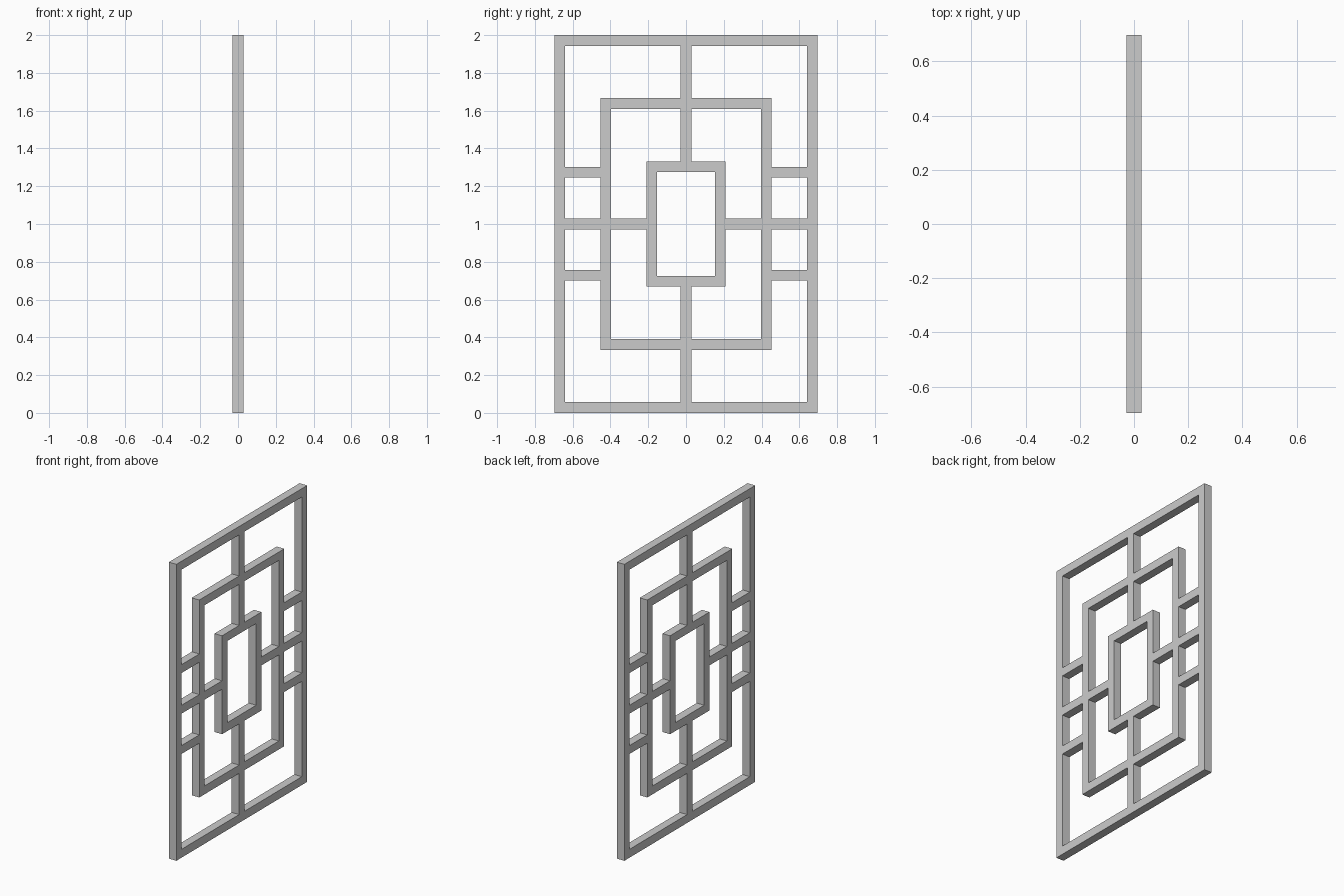
import bpy
import bmesh

if "Cube" in bpy.data.objects:
    bpy.data.objects.remove(bpy.data.objects["Cube"])

D = 0.028      # half thickness of every bar
T = 0.0565     # bar width
MID = 1.0      # height of the panel's centre


def finish(name, bm):
    bmesh.ops.recalc_face_normals(bm, faces=bm.faces)
    mesh = bpy.data.meshes.new(name)
    bm.to_mesh(mesh)
    bm.free()
    obj = bpy.data.objects.new(name, mesh)
    bpy.context.collection.objects.link(obj)
    return obj


def frame(name, hy, hz):
    """Mitred rectangular ring in the YZ plane, outer half sizes hy, hz."""
    bm = bmesh.new()
    loops = []
    for x, inset in ((-D, 0), (D, 0), (D, T), (-D, T)):
        a, b = hy - inset, hz - inset
        loops.append([bm.verts.new((x, sy * a, MID + sz * b))
                      for sy, sz in ((-1, -1), (1, -1), (1, 1), (-1, 1))])
    for i in range(4):
        p, q = loops[i], loops[(i + 1) % 4]
        for j in range(4):
            k = (j + 1) % 4
            bm.faces.new((p[j], p[k], q[k], q[j]))
    return finish(name, bm)


def bar(name, y0, y1, z0, z1):
    """Box bar flush with the frames."""
    bm = bmesh.new()
    bmesh.ops.create_cube(bm, size=1)
    for v in bm.verts:
        v.co = (v.co.x * 2 * D,
                (y0 + y1) / 2 + v.co.y * (y1 - y0),
                (z0 + z1) / 2 + v.co.z * (z1 - z0))
    return finish(name, bm)


# Three nested frames
sizes = [(0.697, 1.0), (0.453, 0.666), (0.21, 0.332)]
for label, (hy, hz) in zip(("outer", "middle", "inner"), sizes):
    frame(label + "_frame", hy, hz)

# Centre-line bars bridging each gap between frames
for label, (oy, oz), (iy, iz) in zip(("outer", "inner"), sizes, sizes[1:]):
    for s, v, h in ((1, "upper", "right"), (-1, "lower", "left")):
        z = sorted((MID + s * iz, MID + s * (oz - T)))
        bar(f"{label}_{v}_bar", -T / 2, T / 2, *z)
        y = sorted((s * iy, s * (oy - T)))
        bar(f"{label}_{h}_bar", *y, MID - T / 2, MID + T / 2)

# Extra short side bars above and below the middle
for s, h in ((1, "right"), (-1, "left")):
    y = sorted((s * sizes[1][0], s * (sizes[0][0] - T)))
    for zc, v in ((1.274, "upper"), (0.728, "lower")):
        bar(f"{h}_{v}_side_bar", *y, zc - T / 2, zc + T / 2)
